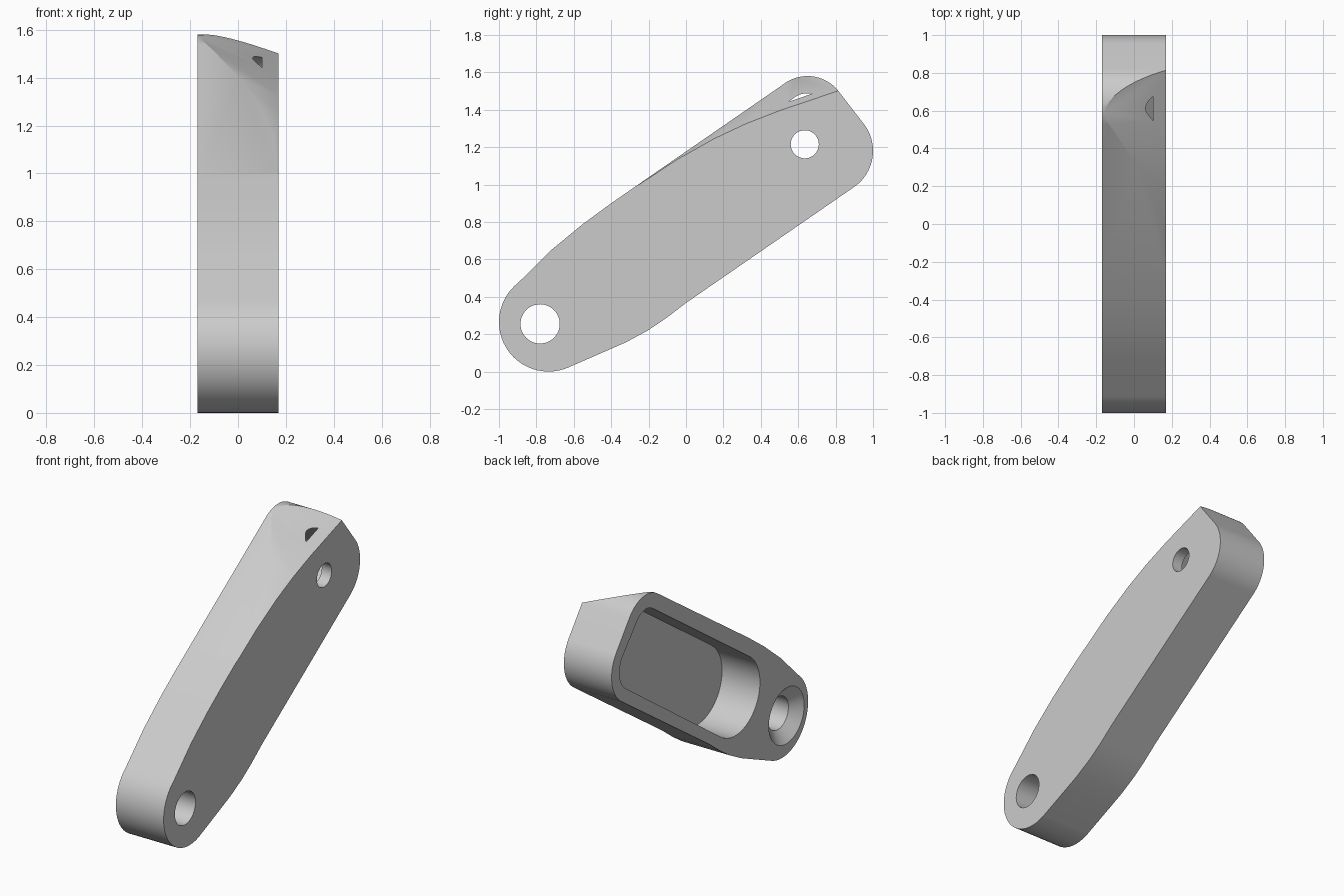
import bpy
from math import cos, sin, radians

if "Cube" in bpy.data.objects:
    bpy.data.objects.remove(bpy.data.objects["Cube"])

HALF = 0.17      # half thickness of the arm
FLOOR = 0.10     # x of the pocket floor


def arc(y, z, r, start, end, steps=20):
    """Points of a circular arc in the side (y, z) plane."""
    angles = [radians(start + (end - start) * i / steps) for i in range(steps + 1)]
    return [(y + r * cos(a), z + r * sin(a)) for a in angles]


def loft(name, sections):
    """Solid from matching (x, points, lift) sections, capped at both ends."""
    n = len(sections[0][1])
    verts = [(x, y, z + lift) for x, pts, lift in sections for y, z in pts]
    faces = [tuple(reversed(range(n))),
             tuple(range(len(verts) - n, len(verts)))]
    for s in range(len(sections) - 1):
        for i in range(n):
            j = (i + 1) % n
            faces.append((s * n + i, s * n + j, s * n + n + j, s * n + n + i))
    mesh = bpy.data.meshes.new(name)
    mesh.from_pydata(verts, [], faces)
    obj = bpy.data.objects.new(name, mesh)
    bpy.context.collection.objects.link(obj)
    return obj


def ring(y, z, r):
    return arc(y, z, r, 0, 360, 48)[:-1]


# Arm body: rounded ends joined by gently bowed sides
outline = (arc(-0.735, 0.265, 0.265, 128, 293, 32)
           + [(-0.45, 0.10), (-0.32, 0.157), (-0.2, 0.222), (-0.1, 0.29), (0.0, 0.367)]
           + arc(0.765, 1.18, 0.235, -55, 36)
           + arc(0.65, 1.37, 0.21, 36, 125)
           + [(-0.27, 0.99), (-0.4, 0.90), (-0.55, 0.79), (-0.72, 0.65)])
arm = loft("arm", [(-HALF, outline, 0), (HALF, outline, 0)])

# Sloped relief across the upper corner
slope = [(-0.5, 0.95), (-0.25, 1.0), (-0.05, 1.132), (0.15, 1.245), (0.32, 1.325),
         (0.5, 1.395), (0.82, 1.503), (1.1, 1.59), (1.1, 2.2), (-0.5, 2.2)]
relief = loft("relief_cutter", [(-0.3, slope, 0.45 * (HALF + 0.3)),
                                (0.3, slope, 0.45 * (HALF - 0.3))])

# Hollow pocket in the inner side
pocket_outline = (arc(-0.26, 0.575, 0.25, 125, 305, 32)
                  + arc(0.765, 1.18, 0.155, -55, 36)
                  + arc(0.65, 1.37, 0.118, 36, 125))
pocket = loft("pocket_cutter", [(-0.3, pocket_outline, 0), (FLOOR, pocket_outline, 0)])

# Through holes, the lower one countersunk
pivot = [(-0.3, 0.18), (-HALF, 0.18), (-HALF + 0.06, 0.105), (0.3, 0.105)]
pivot_hole = loft("pivot_hole_cutter", [(x, ring(-0.78, 0.255, r), 0) for x, r in pivot])
pin_hole = loft("pin_hole_cutter", [(x, ring(0.635, 1.215, 0.075), 0) for x in (0.0, 0.3)])

# Cut everything out of the arm
bpy.context.view_layer.objects.active = arm
for cutter in (relief, pocket, pivot_hole, pin_hole):
    cutter.hide_render = True
    mod = arm.modifiers.new(cutter.name, "BOOLEAN")
    mod.operation = "DIFFERENCE"
    mod.solver = "EXACT"
    mod.object = cutter
    bpy.ops.object.modifier_apply(modifier=mod.name)
    bpy.data.objects.remove(cutter)

# Plain grey finish
grey = bpy.data.materials.new("plain_grey")
grey.use_nodes = True
colour = (0.6, 0.6, 0.6, 1)
grey.diffuse_color = colour
grey.node_tree.nodes["Principled BSDF"].inputs["Base Color"].default_value = colour
arm.data.materials.clear()
arm.data.materials.append(grey)

bpy.ops.object.select_all(action="DESELECT")
arm.select_set(True)
bpy.ops.object.shade_smooth_by_angle(angle=radians(25))
